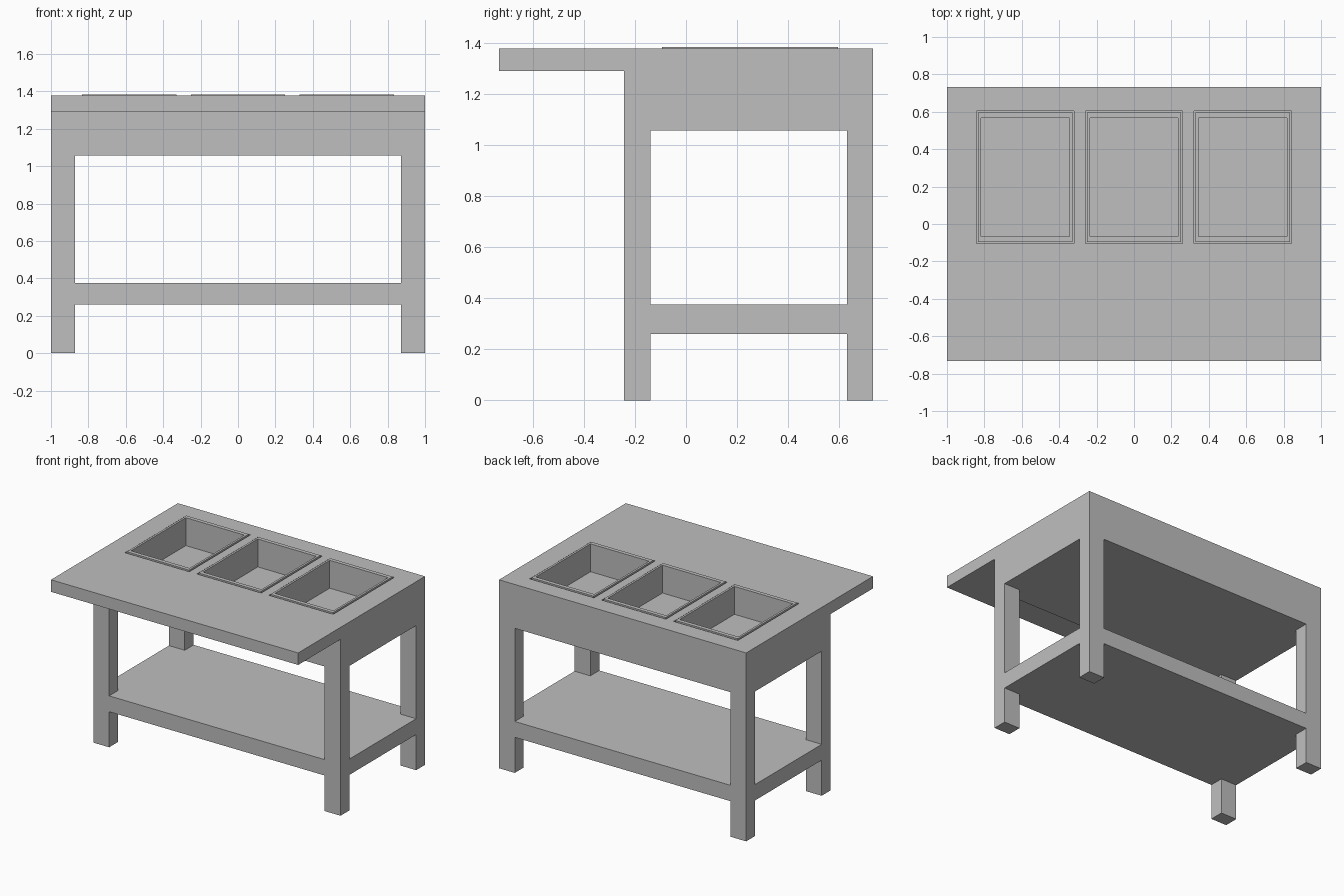
import bpy
import bmesh
from mathutils import Vector

default = bpy.data.objects.get("Cube")
if default:
    bpy.data.objects.remove(default, do_unlink=True)

steel = bpy.data.materials.new("grey_steel")
steel.use_nodes = True
GREY = (0.52, 0.52, 0.52, 1)
steel.diffuse_color = GREY
steel.node_tree.nodes["Principled BSDF"].inputs["Base Color"].default_value = GREY

# Main levels and extents
TOP, OVERHANG_Z, APRON_Z = 1.378, 1.29, 1.057
SHELF_TOP, SHELF_BOTTOM = 0.376, 0.26
FRONT, BODY_FRONT, BACK = -0.733, -0.243, 0.733
LEG_X, LEG_Y = 0.128, 0.103
PAN_Y, PAN_FLOOR, PAN_BASE = 0.25, 1.18, 1.16


def finish(name, bm):
    bmesh.ops.recalc_face_normals(bm, faces=bm.faces)
    mesh = bpy.data.meshes.new(name)
    bm.to_mesh(mesh)
    bm.free()
    mesh.materials.append(steel)
    obj = bpy.data.objects.new(name, mesh)
    bpy.context.collection.objects.link(obj)
    return obj


def box_mesh(low, high):
    low, high = Vector(low), Vector(high)
    bm = bmesh.new()
    bmesh.ops.create_cube(bm, size=1)
    bmesh.ops.scale(bm, vec=high - low, verts=bm.verts)
    bmesh.ops.translate(bm, vec=(low + high) / 2, verts=bm.verts)
    return bm


def combine(target, tool, operation):
    """Apply a boolean and discard the tool."""
    mod = target.modifiers.new(operation.title(), 'BOOLEAN')
    mod.operation, mod.object, mod.solver = operation, tool, 'EXACT'
    graph = bpy.context.evaluated_depsgraph_get()
    result = bpy.data.meshes.new_from_object(target.evaluated_get(graph))
    target.modifiers.clear()
    target.data = result
    bpy.data.objects.remove(tool, do_unlink=True)


# Worktop and apron: side profile with the front overhang, extruded across
profile = [(FRONT, OVERHANG_Z), (BODY_FRONT, OVERHANG_Z), (BODY_FRONT, APRON_Z),
           (BACK, APRON_Z), (BACK, TOP), (FRONT, TOP)]
bm = bmesh.new()
side = bm.faces.new([bm.verts.new((-1, y, z)) for y, z in profile])
grown = bmesh.ops.extrude_face_region(bm, geom=[side], use_keep_orig=True)
bmesh.ops.translate(bm, vec=(2, 0, 0),
                    verts=[g for g in grown["geom"] if isinstance(g, bmesh.types.BMVert)])
table = finish("table_frame", bm)

# Four legs and the lower shelf, merged into one frame
for x in (-1, 1 - LEG_X):
    for y in (BODY_FRONT, BACK - LEG_Y):
        leg = finish("leg", box_mesh((x, y, 0), (x + LEG_X, y + LEG_Y, APRON_Z + 0.1)))
        combine(table, leg, 'UNION')
shelf = finish("shelf", box_mesh((-1, BODY_FRONT, SHELF_BOTTOM), (1, BACK, SHELF_TOP)))
combine(table, shelf, 'UNION')

# Three drop-in pans, each in an opening with a narrow gap around its rim
for name, x in (("right_pan", -0.582), ("middle_pan", 0), ("left_pan", 0.582)):
    opening = finish("opening", box_mesh((x - 0.26, PAN_Y - 0.354, PAN_BASE),
                                         (x + 0.26, PAN_Y + 0.354, TOP + 0.1)))
    combine(table, opening, 'DIFFERENCE')

    bm = box_mesh((-0.252, -0.345, PAN_BASE), (0.252, 0.345, TOP + 0.006))
    well = max(bm.faces, key=lambda f: f.calc_center_median().z)
    bmesh.ops.inset_individual(bm, faces=[well], thickness=0.022)
    bmesh.ops.scale(bm, vec=(1, 0.31 / 0.323, 1), verts=well.verts)
    floor = bmesh.ops.extrude_discrete_faces(bm, faces=[well])["faces"][0]
    for v in floor.verts:
        v.co.z = PAN_FLOOR
    bmesh.ops.translate(bm, vec=(x, PAN_Y, 0), verts=bm.verts)
    finish(name, bm)

# Merge coplanar faces left by the joins
bm = bmesh.new()
bm.from_mesh(table.data)
bmesh.ops.remove_doubles(bm, verts=bm.verts, dist=0.0001)
bmesh.ops.dissolve_limit(bm, angle_limit=0.01, verts=bm.verts, edges=bm.edges)
bm.to_mesh(table.data)
bm.free()
